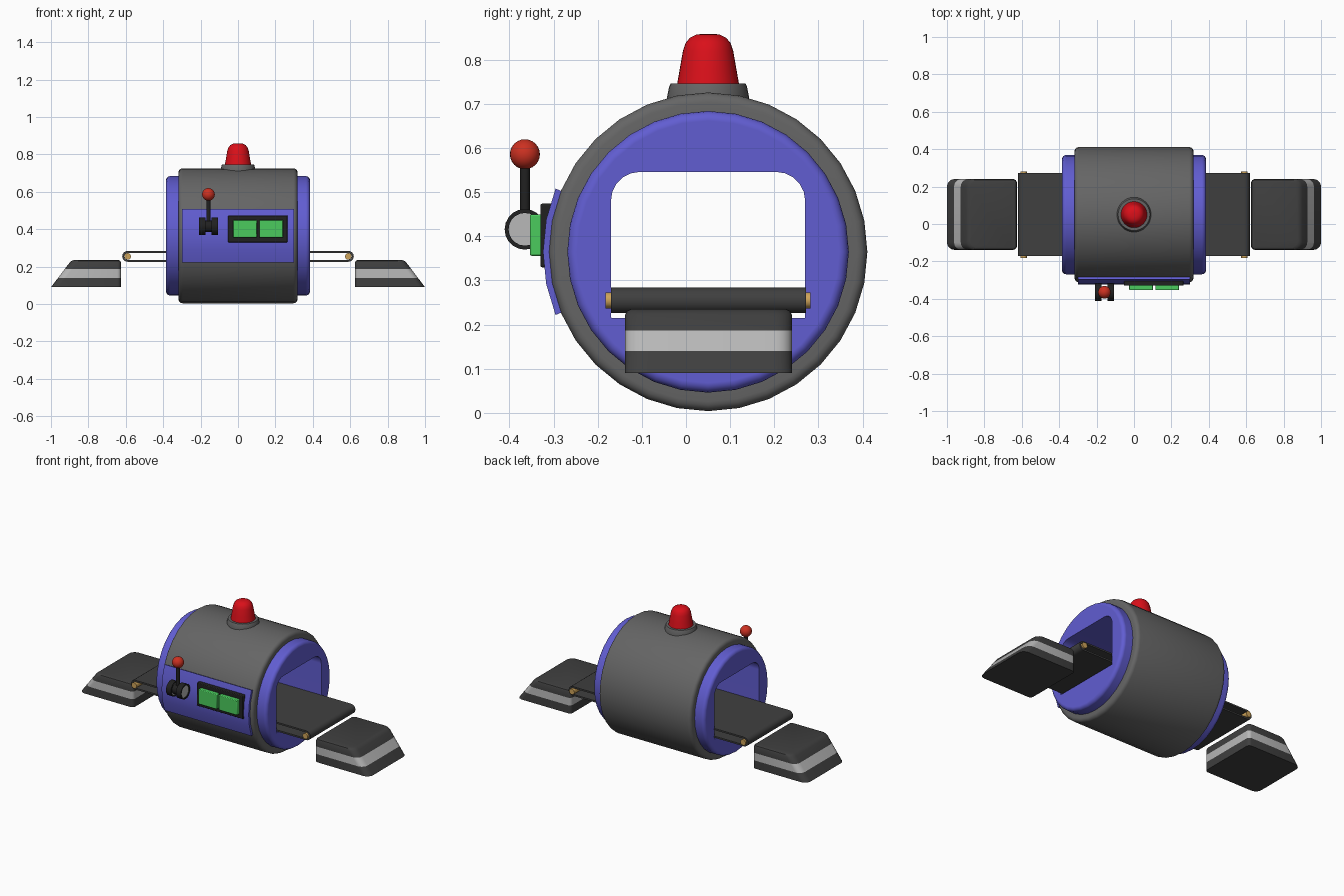
import bpy, bmesh
from math import sin, cos, pi, radians
from mathutils import Vector

if "Cube" in bpy.data.objects:
    bpy.data.objects.remove(bpy.data.objects["Cube"])

CY, CZ = 0.05, 0.365  # drum axis


def material(name, rgb):
    m = bpy.data.materials.new(name)
    m.diffuse_color = (*rgb, 1)
    m.use_nodes = True
    m.node_tree.nodes["Principled BSDF"].inputs["Base Color"].default_value = m.diffuse_color
    return m


GREY = material("grey", (0.13, 0.13, 0.13))
DARK = material("dark", (0.05, 0.05, 0.05))
BLACK = material("black", (0.015, 0.015, 0.015))
LIGHT = material("light_grey", (0.48, 0.48, 0.48))
BLUE = material("blue", (0.12, 0.11, 0.64))
RED = material("red", (0.7, 0.005, 0.01))
BALL = material("ball_red", (0.6, 0.03, 0.015))
GREEN = material("green", (0.07, 0.6, 0.11))
BRASS = material("brass", (0.62, 0.37, 0.1))


def finish(o, mat, angle=32):
    if mat and not o.data.materials:
        o.data.materials.append(mat)
    bpy.ops.object.select_all(action='DESELECT')
    o.select_set(True)
    bpy.context.view_layer.objects.active = o
    bpy.ops.object.shade_smooth_by_angle(angle=radians(angle))
    return o


def loft(name, loops, mat, closed=False):
    """Skin equal-length loops; ends are capped unless the loops form a ring."""
    bm = bmesh.new()
    rings = [[bm.verts.new(p) for p in lp] for lp in loops]
    n = len(rings[0])
    for a, b in zip(rings, rings[1:] + (rings[:1] if closed else [])):
        for i in range(n):
            j = (i + 1) % n
            bm.faces.new((a[i], a[j], b[j], b[i]))
    if not closed:
        bm.faces.new(rings[0])
        bm.faces.new(rings[-1])
    bmesh.ops.recalc_face_normals(bm, faces=bm.faces)
    me = bpy.data.meshes.new(name)
    bm.to_mesh(me)
    bm.free()
    o = bpy.data.objects.new(name, me)
    bpy.context.collection.objects.link(o)
    return finish(o, mat)


def lathe(name, prof, mat, axis, c, n=32, closed=False):
    """Revolve (distance, radius) pairs about an axis through point c."""
    def pt(h, r, a):
        u, v = r * cos(a), r * sin(a)
        return Vector(c) + Vector({'x': (h, u, v), 'y': (u, h, v), 'z': (u, v, h)}[axis])
    return loft(name, [[pt(h, r, 2 * pi * i / n) for i in range(n)] for h, r in prof], mat, closed)


def rounded(x0, x1, y0, y1, radii, seg=5):
    """Rounded rectangle; radii in order ++, -+, --, +-."""
    pts = []
    for k, (r, cx, sx, cy, sy) in enumerate(zip(
            radii, (x1, x0, x0, x1), (-1, 1, 1, -1), (y1, y1, y0, y0), (-1, -1, 1, 1))):
        for i in range(seg + 1):
            a = pi / 2 * (k + i / seg)
            pts.append((cx + sx * r + r * cos(a), cy + sy * r + r * sin(a)))
    return pts


def box(name, x0, x1, y0, y1, z0, z1, mat, bevel=0.004):
    o = loft(name, [[(x0, y, z0), (x1, y, z0), (x1, y, z1), (x0, y, z1)] for y in (y0, y1)], mat)
    b = o.modifiers.new("bevel", 'BEVEL')
    b.width, b.segments = bevel, 2
    return o


def round_ends(half, r, bev):
    """Lathe profile of a cylinder with softened rims."""
    right = [(half - bev + bev * sin(a), r - bev + bev * cos(a))
             for a in (i * pi / 8 for i in range(5))]
    return [(-h, q) for h, q in reversed(right)] + right


# Grey outer shell
shell = round_ends(0.318, 0.361, 0.022)
lathe("drum_shell", [(-0.318, 0.30)] + shell + [(0.318, 0.30)], GREY, 'x', (0, CY, CZ), closed=True)

# Blue inner drum with the tunnel cut through it
core = lathe("inner_drum", round_ends(0.385, 0.319, 0.022), BLUE, 'x', (0, CY, CZ))
outline = rounded(-0.17, 0.27, 0.215, 0.546, (0.065, 0.065, 0.002, 0.002))
cutter = loft("tunnel_cutter", [[(x, y, z) for y, z in outline] for x in (-0.5, 0.5)], BLUE)
cutter.hide_render = True
mod = core.modifiers.new("tunnel", 'BOOLEAN')
mod.operation, mod.solver, mod.object = 'DIFFERENCE', 'EXACT', cutter
bpy.context.view_layer.objects.active = core
bpy.ops.object.modifier_apply(modifier="tunnel")
bpy.data.objects.remove(cutter)
finish(core, BLUE)
core.modifiers.new("clean_shading", 'WEIGHTED_NORMAL').keep_sharp = True

# Conveyor belt: a thin closed loop around two rollers
def stadium(r, y, half=0.59, z=0.255, seg=8):
    pts = []
    for s, start in ((1, -pi / 2), (-1, pi / 2)):
        for i in range(seg + 1):
            a = start + pi * i / seg
            pts.append((s * half + r * cos(a), y, z + r * sin(a)))
    return pts


loft("conveyor_belt", [stadium(0.029, -0.17), stadium(0.029, 0.272),
                       stadium(0.019, 0.272), stadium(0.019, -0.17)], DARK, closed=True)
for side, s in (("left", -1), ("right", 1)):
    lathe("roller_" + side, [(-0.232, 0.018), (0.232, 0.018)], BRASS, 'y', (s * 0.59, CY, 0.255), 12)

    # End platforms: sloped outer face and a light stripe all round
    loops = []
    for z, inset in ((0.09, 0), (0.14, 0), (0.187, 0), (0.222, 0), (0.231, 0.004), (0.235, 0.013)):
        outer = 1.0 - 0.11 * (z - 0.09) / 0.145 - inset
        rect = rounded(0.626 + inset, outer, -0.138 + inset, 0.24 - inset, (0.04, 0.02, 0.02, 0.04))
        loops.append([(s * x, y, z) for x, y in rect])
    plat = loft("platform_" + side, loops, DARK)
    plat.data.materials.append(LIGHT)
    for f in plat.data.polygons:
        if 0.15 < f.center.z < 0.18:
            f.material_index = 1

# Warning lamp on top
lathe("lamp_base", [(0.69, 0.094), (0.715, 0.093), (0.74, 0.088), (0.746, 0.085)], GREY, 'z', (0, CY, 0))
lathe("lamp_dome", [(0.74, 0.071), (0.78, 0.064), (0.82, 0.057), (0.838, 0.051), (0.85, 0.041),
                    (0.857, 0.027), (0.859, 0.012)], RED, 'z', (0, CY, 0))

# Curved control panel hugging the front
arc = [pi - pi / 8 + pi / 16 * i for i in range(5)]
section = [(CY + r * cos(a), CZ + r * sin(a))
           for r, angles in ((0.374, arc), (0.345, arc[::-1])) for a in angles]
loft("control_panel", [[(x, y, z) for y, z in section] for x in (-0.30, 0.30)], BLUE)

# Screen frame and two green screens
box("screen_frame", -0.053, 0.265, -0.33, -0.29, 0.33, 0.474, BLACK)
for name, x in (("screen_left", -0.026), ("screen_right", 0.114)):
    box(name, x, x + 0.127, -0.354, -0.32, 0.356, 0.45, GREEN)

# Lever: split drum housing, light end caps, stem and ball
LX, LY, LZ = -0.158, -0.365, 0.416
for side, s in (("left", -1), ("right", 1)):
    c = (LX + s * 0.034, LY, LZ)
    lathe("lever_housing_" + side, [(-0.017, 0.046), (0.017, 0.046), (0.017, 0.037), (-0.017, 0.037)],
          BLACK, 'x', c, 20, closed=True)
    lathe("lever_cap_" + side, [(-0.013, 0.038), (0.013, 0.038)], LIGHT, 'x', c, 20)
lathe("lever_hub", [(-0.03, 0.03), (0.03, 0.03)], BLACK, 'x', (LX, LY, LZ), 20)
lathe("lever_stem", [(0.42, 0.011), (0.565, 0.011)], BLACK, 'z', (LX, LY, 0), 12)
bpy.ops.mesh.primitive_uv_sphere_add(segments=24, ring_count=12, radius=0.034, location=(LX, LY, 0.586))
bpy.context.object.name = "lever_ball"
finish(bpy.context.object, BALL)
